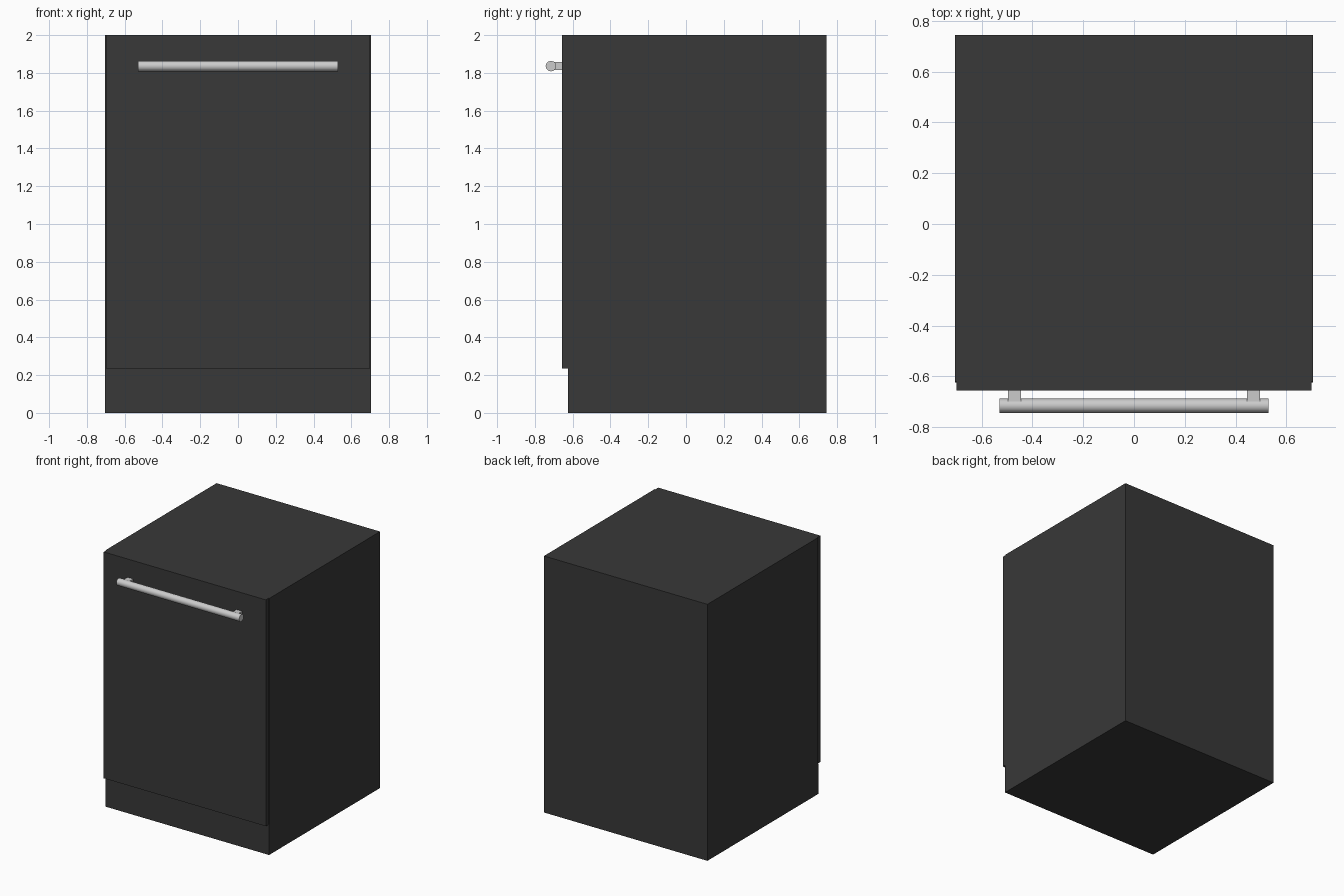
import bpy
import math

if "Cube" in bpy.data.objects:
    bpy.data.objects.remove(bpy.data.objects["Cube"])

dark = bpy.data.materials.new("dark_enamel")
dark.diffuse_color = (0.04, 0.04, 0.04, 1)
dark.use_nodes = True
dark.node_tree.nodes["Principled BSDF"].inputs["Base Color"].default_value = dark.diffuse_color


def box(name, x, y, z, mat=None):
    """Box from (min, max) pairs on each axis."""
    bpy.ops.mesh.primitive_cube_add(size=1)
    o = bpy.context.object
    o.name = name
    for v in o.data.vertices:
        v.co = [r[0] if c < 0 else r[1] for c, r in zip(v.co, (x, y, z))]
    if mat:
        o.data.materials.append(mat)
    return o


# Cabinet body above the toe-kick panel
box("cabinet", (-0.705, 0.705), (-0.62, 0.743), (0, 2), dark)
box("kick_panel", (-0.704, 0.704), (-0.624, -0.62), (0, 0.235), dark)

# Front door, slightly narrower and proud of the body
box("door", (-0.699, 0.699), (-0.656, -0.62), (0.235, 2), dark)

# Bar handle
bpy.ops.mesh.primitive_cylinder_add(vertices=12, radius=0.028, depth=1.06,
                                    location=(0, -0.715, 1.836),
                                    rotation=(0, math.pi / 2, 0))
bar = bpy.context.object
bar.name = "handle_bar"
bpy.ops.object.shade_smooth_by_angle(angle=math.radians(40))

# Handle standoffs
for side, s in (("left", -1), ("right", 1)):
    cx = s * 0.47
    box("handle_post_" + side, (cx - 0.025, cx + 0.025),
        (-0.71, -0.656), (1.815, 1.857))
